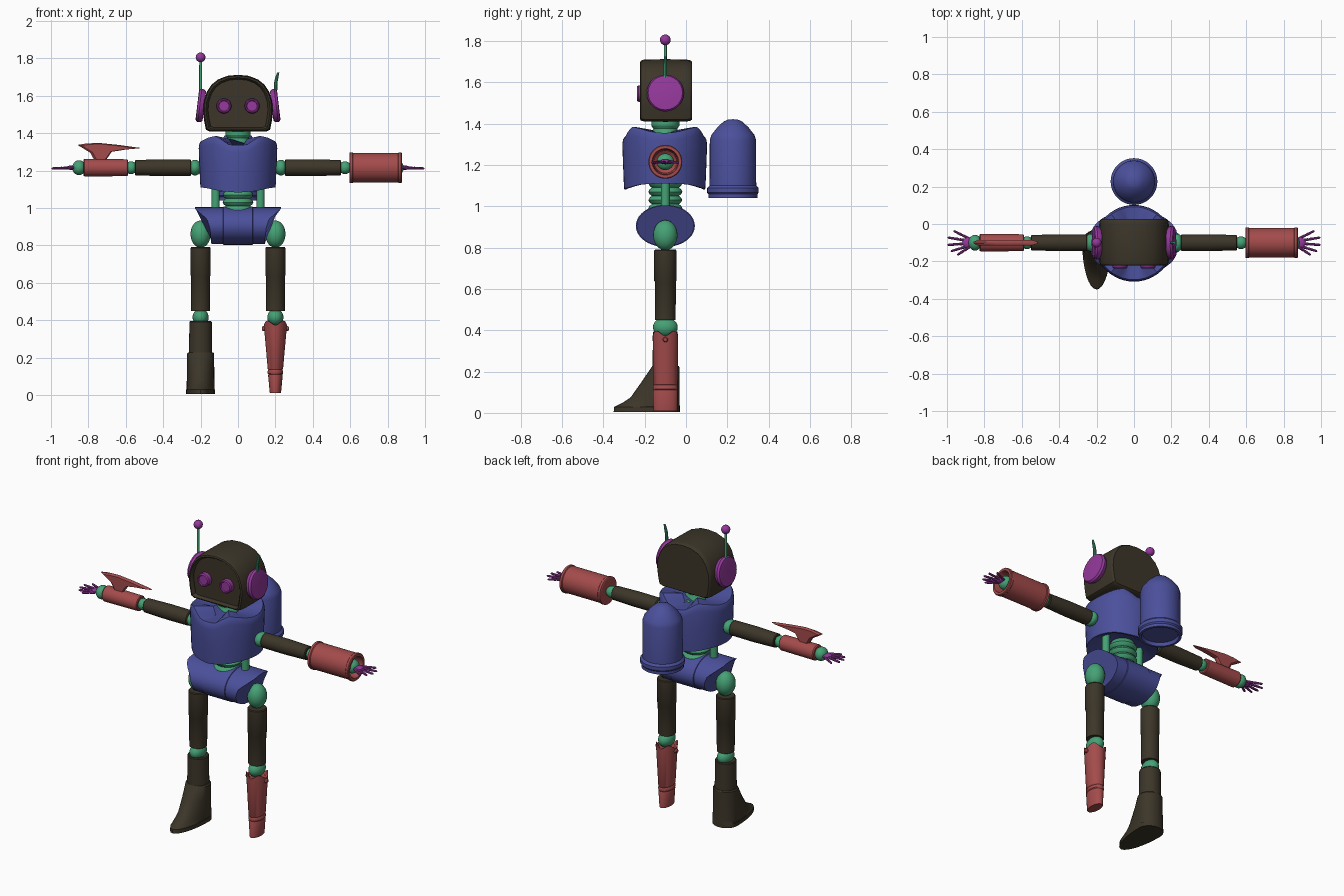
import bpy, bmesh
from math import sin, cos, pi, radians
from mathutils import Vector

if "Cube" in bpy.data.objects:
    bpy.data.objects.remove(bpy.data.objects["Cube"])

def mat(name, c):
    m = bpy.data.materials.new(name)
    m.diffuse_color = (*c, 1)
    m.use_nodes = True
    m.node_tree.nodes["Principled BSDF"].inputs["Base Color"].default_value = m.diffuse_color
    return m

DARK = mat("dark_shell", (.045, .036, .022))
BLUE = mat("blue_shell", (.07, .08, .33))
RED = mat("red_shell", (.37, .07, .07))
GREEN = mat("green_joint", (.06, .36, .18))
PURPLE = mat("purple_trim", (.3, .04, .33))
Y = -0.1          # body axis in depth
ARM_Z = 1.215

def loft(name, rings, m, angle=32, closed=False):
    """Skin equal-length rings; cap the ends, or join last to first when closed."""
    bm = bmesh.new()
    vs = [[bm.verts.new(p) for p in r] for r in rings]
    n = len(rings[0])
    pairs = list(zip(vs, vs[1:])) + ([(vs[-1], vs[0])] if closed else [])
    for a, b in pairs:
        for i in range(n):
            j = (i + 1) % n
            bm.faces.new((a[i], a[j], b[j], b[i]))
    if not closed:
        for r in (vs[0], vs[-1]):
            if (r[0].co - r[n // 2].co).length > 1e-4:
                bm.faces.new(r)
    bmesh.ops.remove_doubles(bm, verts=bm.verts, dist=1e-6)
    bmesh.ops.recalc_face_normals(bm, faces=bm.faces)
    me = bpy.data.meshes.new(name)
    bm.to_mesh(me)
    bm.free()
    me.materials.append(m)
    ob = bpy.data.objects.new(name, me)
    bpy.context.collection.objects.link(ob)
    bpy.ops.object.select_all(action='DESELECT')
    ob.select_set(True)
    bpy.context.view_layer.objects.active = ob
    bpy.ops.object.shade_smooth_by_angle(angle=radians(angle))
    return ob

def lathe(name, prof, m, loc=(0, 0, 0), axis=(0, 0, 1), n=28, closed=False):
    """Spin (radius, height) points round an axis through loc."""
    q = Vector((0, 0, 1)).rotation_difference(Vector(axis))
    loc = Vector(loc)
    rings = [[loc + q @ Vector((r * cos(2 * pi * i / n), r * sin(2 * pi * i / n), h))
              for i in range(n)] for r, h in prof]
    return loft(name, rings, m, closed=closed)

def ball(name, loc, size, m, n=24):
    x, y, z = loc
    rings = [[(x + size[0] * sin(t) * cos(2 * pi * i / n), y + size[1] * sin(t) * sin(2 * pi * i / n),
               z + size[2] * cos(t)) for i in range(n)] for t in [pi * k / 12 for k in range(13)]]
    return loft(name, rings, m, 60)

def lerp(pts, x):
    for (x0, y0), (x1, y1) in zip(pts, pts[1:]):
        if x <= x1:
            return y0 + (y1 - y0) * max(0, x - x0) / (x1 - x0)
    return pts[-1][1]

# Head: arched outline swept front to back, with recessed face
half = [(.15, 1.41), (.17, 1.42), (.18, 1.47), (.186, 1.52), (.182, 1.57), (.165, 1.62),
        (.14, 1.658), (.105, 1.686), (.055, 1.705)]
outline = half + [(0, 1.71)] + [(-x, z) for x, z in reversed(half)]
def head_ring(y, s):
    return [(x * s, y, 1.55 + (z - 1.55) * s) for x, z in outline]
loft("head", [head_ring(*a) for a in
     [(-.2, .86), (-.214, .88), (-.222, .92), (-.218, .97), (-.2, 1), (-.1, 1.01),
      (.0, 1), (.02, .98), (.028, .94)]], DARK)

for s, side in ((-1, "left"), (1, "right")):
    # Eyes and ear discs
    lathe(side + "_eye", [(.04, 0), (.04, .026), (.035, .033), (.03, .033), (.027, .027), (0, .027)],
          PURPLE, (s * .075, -.204, 1.545), (0, -1, 0))
    lathe(side + "_ear", [(.08, -.02), (.088, -.008), (.09, .004), (.083, .016), (.07, .018), (0, .018)],
          PURPLE, (s * .2, Y, 1.547), (s, 0, .12))
# Antennas: one whole, one snapped
lathe("left_antenna", [(.008, 1.6), (.007, 1.8)], GREEN, (-.2, Y, 0), n=12)
ball("antenna_ball", (-.2, Y, 1.805), (.026,) * 3, PURPLE, 16)
def disc(x, z, r):
    return [(x + r * cos(a * pi / 5), Y + r * sin(a * pi / 5), z) for a in range(10)]
loft("broken_antenna", [disc(.2, 1.6, .009), disc(.202, 1.67, .009), disc(.206, 1.69, .009),
                        disc(.215, 1.725, .006)], GREEN)

# Neck and scalloped spine
lathe("neck", [(.08, 1.3), (.075, 1.34), (.06, 1.36), (.058, 1.375), (.068, 1.39), (.068, 1.425)], GREEN, (0, Y, 0))
spine = []
for k in range(4):
    z = .97 + k * .04
    spine += [(.065, z), (.076, z + .008), (.082, z + .02), (.076, z + .032)]
lathe("spine", spine + [(.065, 1.14)], GREEN, (0, Y, 0))
for s, side in ((-1, "left"), (1, "right")):
    lathe(side + "_waist_piston", [(.022, .96), (.022, 1.15)], GREEN, (s * .12, Y, 0), n=14)

# Chest: oval shell with dipped neckline and raised shoulders
top = [(0, 1.335), (.05, 1.337), (.085, 1.36), (.125, 1.385), (.17, 1.375), (.21, 1.355)]
low = [(0, 1.082), (.1, 1.09), (.17, 1.105), (.21, 1.11)]
def chest_ring(t, s, drop=0):
    ring = []
    for i in range(48):
        a = 2 * pi * i / 48
        x = .21 * cos(a)
        z0, z1 = lerp(low, abs(x)), lerp(top, abs(x))
        ring.append((x * s, Y - .003 + .205 * s * sin(a), z0 + (z1 - z0) * t - drop))
    return ring
loft("chest", [chest_ring(-.0, .55, -.04), chest_ring(0, .9), chest_ring(0, .955), chest_ring(.1, .965),
               chest_ring(.5, .985), chest_ring(.85, 1), chest_ring(.95, .985), chest_ring(1, .95),
               chest_ring(1, .9), chest_ring(.95, .4)], BLUE)

# Back pack: domed tank with rim
lathe("back_pack", [(0, 1.06), (.1, 1.06), (.105, 1.04), (.119, 1.04), (.119, 1.058), (.125, 1.066), (.125, 1.088),
                    (.113, 1.1), (.112, 1.32), (.104, 1.345), (.075, 1.382), (.045, 1.41), (.022, 1.42), (0, 1.421)],
      BLUE, (0, .227, 0), n=36)

# Pelvis: sideways barrel with flared slanted hips and a centre band
flare = [(.8, .142), (.89, .15), (.94, .165), (.995, .23)]
def hip_ring(f, s, sign):
    ring = []
    for i in range(40):
        y, z = .143 * s * cos(2 * pi * i / 40), .905 + .102 * s * sin(2 * pi * i / 40)
        x = f if f < .1 else lerp(flare, z)
        ring.append((sign * x, Y + y, z))
    return ring
loft("pelvis", [hip_ring(1, .97, -1), hip_ring(.08, .97, -1), hip_ring(.078, 1, -1),
                hip_ring(.078, 1, 1), hip_ring(.08, .97, 1), hip_ring(1, .97, 1)], BLUE)

# Legs
for s, side in ((-1, "left"), (1, "right")):
    x = s * .2
    ball(side + "_hip_joint", (x, Y, .86), (.054, .059, .073), GREEN)
    lathe(side + "_thigh", [(.05, .79), (.054, .785), (.054, .64), (.051, .635), (.05, .45)], DARK, (x, Y, 0))
    ball(side + "_knee", (x, Y, .415), (.043, .06, .047), GREEN)

# Left shin and boot with pointed toe
lathe("left_shin", [(.056, .395), (.06, .39), (.062, .2)], DARK, (-.2, Y, 0))
def boot_ring(z, front, rx, back):
    ring = []
    for i in range(32):
        c, d = cos(2 * pi * i / 32), sin(2 * pi * i / 32)
        ring.append((-.2 + rx * c, Y + d * (back if d > 0 else front), z))
    return ring
loft("boot", [boot_ring(*a) for a in
     [(.228, .062, .066, .064), (.222, .066, .072, .068), (.15, .115, .073, .068), (.075, .168, .074, .068),
      (.05, .205, .075, .069), (.03, .245, .075, .07), (.028, .248, .077, .07), (.004, .25, .077, .07)]], DARK)

# Right shin: tapering peg with bands and bolts
def peg_ring(z, rx, ry, wave=0):
    return [(.2 + rx * cos(i * pi / 16), Y + ry * sin(i * pi / 16), z - wave * cos(i * pi / 4)) for i in range(32)]
loft("peg_shin", [peg_ring(.37, .045, .045), peg_ring(.385, .056, .056, .012), peg_ring(.385, .062, .061, .012),
                  peg_ring(.14, .041, .06), peg_ring(.135, .037, .057), peg_ring(.128, .041, .06),
                  peg_ring(.115, .041, .06), peg_ring(.11, .037, .057), peg_ring(.104, .039, .06),
                  peg_ring(.01, .03, .058)], RED)
for s, side in ((-1, "inner"), (1, "outer")):
    lathe(side + "_peg_bolt", [(.013, .04), (.013, .066), (.009, .072)], RED, (.2, Y, .355), (s, 0, 0), n=12)

# Arms and hands
for s, side in ((-1, "left"), (1, "right")):
    ax, o = (s, 0, 0), (0, Y, ARM_Z)
    ball(side + "_shoulder", (s * .23, Y, ARM_Z), (.034, .048, .042), GREEN)
    lathe(side + "_upper_arm", [(.038, .25), (.044, .255), (.045, .4), (.041, .548), (.036, .552)], DARK, o, ax)
    ball(side + "_elbow", (s * .572, Y, ARM_Z), (.034,) * 3, GREEN)
    ball(side + "_wrist", (s * .85, Y, ARM_Z), (.036, .042, .04), GREEN)
    ball(side + "_palm", (s * .89, Y, ARM_Z), (.028, .028, .012), PURPLE, 14)
    # fingers: start depth, tip distance, tip depth
    for k, (y0, tx, y1) in enumerate([(-.02, .945, -.066), (-.014, .98, -.046), (-.003, .998, -.012),
                                      (.008, .996, .028), (.018, .965, .064)]):
        a, b = Vector((s * .875, Y + y0, ARM_Z)), Vector((s * tx, Y + y1, ARM_Z - .004))
        L = (b - a).length
        lathe(f"{side}_finger_{k + 1}", [(.008, 0), (.0075, L * .45), (.0055, L * .5), (.0075, L * .55),
                                         (.006, L * .95), (.002, L)], PURPLE, a, b - a, n=8)

# Left forearm with blade fin
lathe("left_forearm", [(.04, .588), (.045, .592), (.047, .82), (.042, .826)], RED, (0, Y, ARM_Z), (-1, 0, 0))
fin = [(-.858, 1.337), (-.79, 1.295), (-.765, 1.25), (-.71, 1.25), (-.675, 1.3), (-.6, 1.312),
       (-.515, 1.32), (-.64, 1.337), (-.74, 1.347), (-.81, 1.345)]
def fin_ring(y, s):
    return [(-.71 + (x + .71) * s, Y + y, 1.31 + (z - 1.31) * s) for x, z in fin]
loft("forearm_fin", [fin_ring(-.014, .85), fin_ring(-.005, 1), fin_ring(.005, 1), fin_ring(.014, .85)], RED)

# Right forearm: wide hollow cuff with rims
lathe("right_cuff", [(.03, .6), (.076, .595), (.082, .598), (.082, .612), (.078, .616), (.078, .855), (.082, .859),
                     (.082, .872), (.078, .876), (.064, .876), (.06, .86), (.055, .76), (.03, .74)],
      RED, (0, Y, ARM_Z), (1, 0, 0), n=36)
